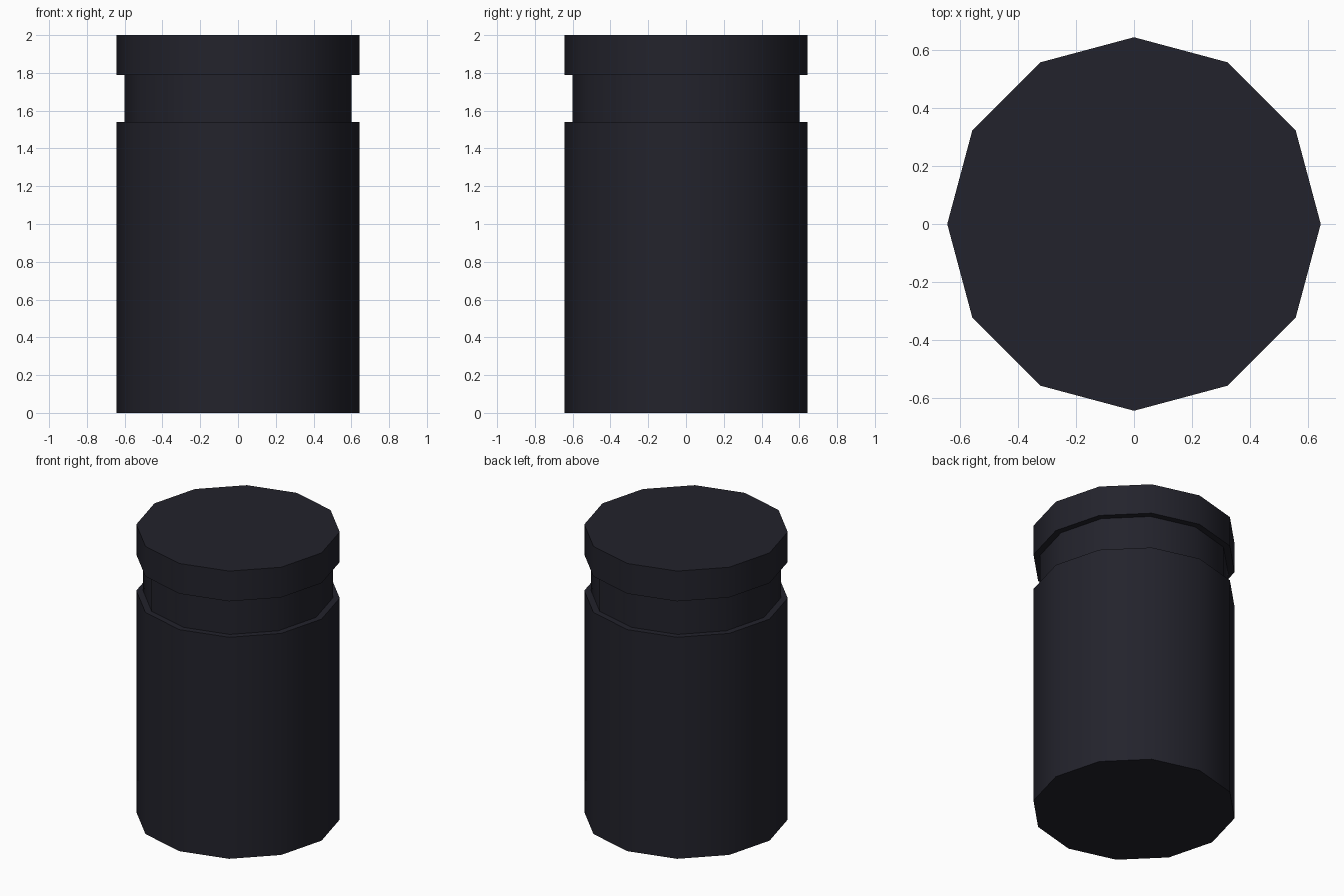
import bpy, bmesh, math

if "Cube" in bpy.data.objects:
    bpy.data.objects.remove(bpy.data.objects["Cube"])

SIDES = 12

# one near-black colour for the whole canister
dark = bpy.data.materials.new("dark blue black")
dark.diffuse_color = (0.0165, 0.0165, 0.025, 1)
dark.use_nodes = True
dark.node_tree.nodes["Principled BSDF"].inputs["Base Color"].default_value = dark.diffuse_color

# body, neck groove and lid rim as one turned profile: (radius, height)
profile = [(0.643, 0.0), (0.643, 1.54), (0.6, 1.54),
           (0.6, 1.79), (0.643, 1.79), (0.643, 2.0)]

bm = bmesh.new()
rings = []
for r, z in profile:
    rings.append([bm.verts.new((r * math.cos(math.tau * i / SIDES),
                                r * math.sin(math.tau * i / SIDES), z))
                  for i in range(SIDES)])
for low, high in zip(rings, rings[1:]):
    for i in range(SIDES):
        j = (i + 1) % SIDES
        bm.faces.new((low[i], low[j], high[j], high[i]))

# flat bottom and top
bm.faces.new(rings[0][::-1])
bm.faces.new(rings[-1])
bmesh.ops.recalc_face_normals(bm, faces=bm.faces)

mesh = bpy.data.meshes.new("canister")
bm.to_mesh(mesh)
bm.free()
mesh.materials.append(dark)
canister = bpy.data.objects.new("canister", mesh)
bpy.context.collection.objects.link(canister)

# smooth round the sides, sharp at the rims
bpy.context.view_layer.objects.active = canister
canister.select_set(True)
bpy.ops.object.shade_smooth_by_angle(angle=math.radians(40))
